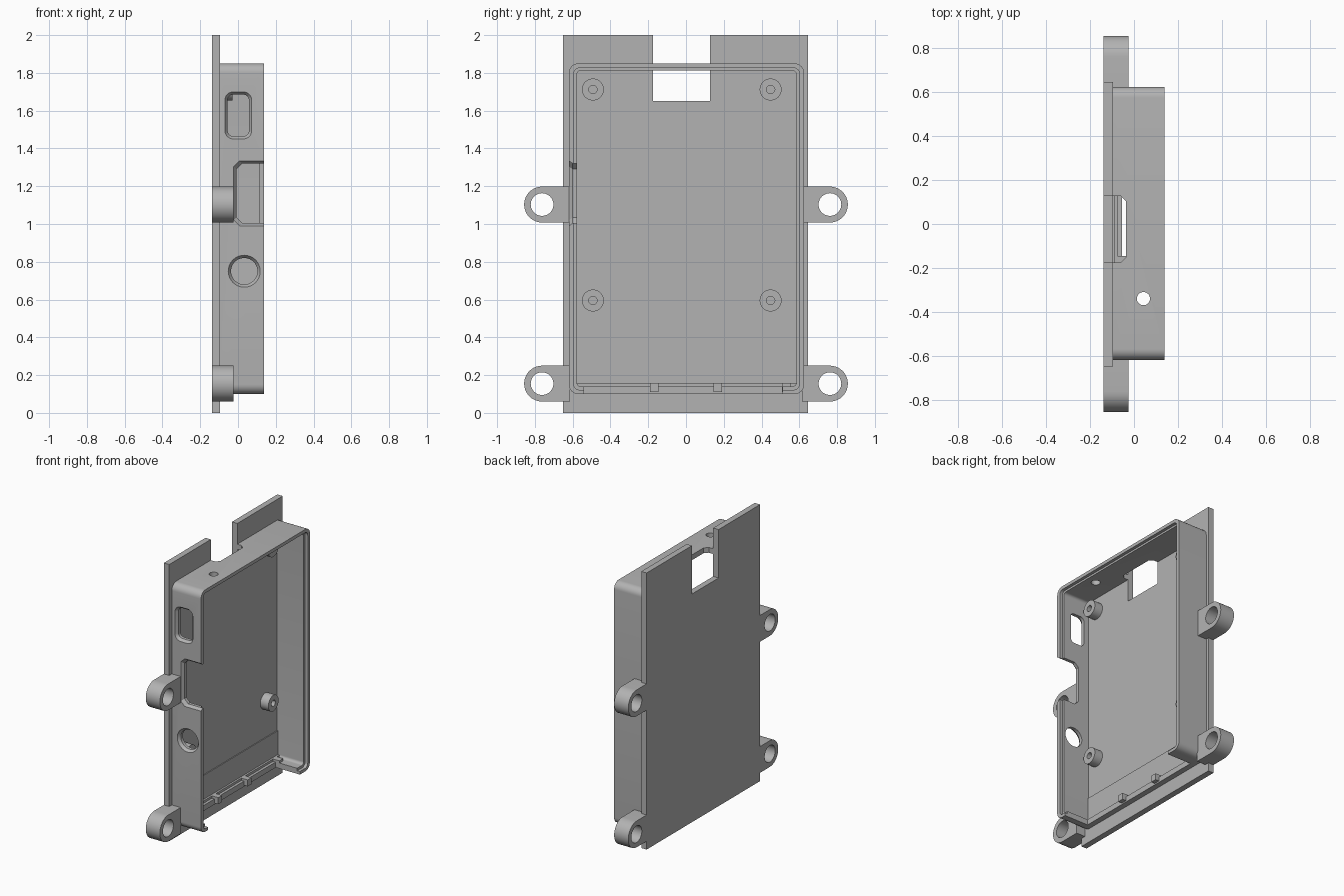
import bpy, bmesh
from math import sin, cos, pi

cube = bpy.data.objects.get("Cube")
if cube:
    bpy.data.objects.remove(cube, do_unlink=True)

grey = bpy.data.materials.new("plain grey")
grey.use_nodes = True
grey.diffuse_color = (0.45, 0.45, 0.45, 1)
grey.node_tree.nodes["Principled BSDF"].inputs["Base Color"].default_value = grey.diffuse_color


def rect(u0, u1, v0, v1, r=0.0, seg=8):
    """Outline of a rectangle with rounded (or chamfered, seg=1) corners."""
    if r == 0:
        return [(u0, v0), (u1, v0), (u1, v1), (u0, v1)]
    pts = []
    for k, (u, v) in enumerate([(u1 - r, v1 - r), (u0 + r, v1 - r), (u0 + r, v0 + r), (u1 - r, v0 + r)]):
        for i in range(seg + 1):
            a = (k + i / seg) * pi / 2
            pts.append((u + r * cos(a), v + r * sin(a)))
    return pts


def circle(u, v, r, n=40):
    return [(u + r * cos(2 * pi * i / n), v + r * sin(2 * pi * i / n)) for i in range(n)]


def prism(name, axis, a, b, start, end=None):
    """Loft an outline along an axis; outlines are (y,z), (x,z) or (x,y)."""
    place = {"x": lambda p, t: (t, *p), "y": lambda p, t: (p[0], t, p[1]), "z": lambda p, t: (*p, t)}[axis]
    bm = bmesh.new()
    low = [bm.verts.new(place(p, a)) for p in start]
    high = [bm.verts.new(place(p, b)) for p in (end or start)]
    bm.faces.new(low)
    bm.faces.new(high)
    n = len(low)
    for i in range(n):
        j = (i + 1) % n
        bm.faces.new((low[i], low[j], high[j], high[i]))
    bmesh.ops.recalc_face_normals(bm, faces=bm.faces)
    mesh = bpy.data.meshes.new(name)
    bm.to_mesh(mesh)
    bm.free()
    mesh.materials.append(grey)
    obj = bpy.data.objects.new(name, mesh)
    bpy.context.collection.objects.link(obj)
    return obj


def activate(obj):
    bpy.ops.object.select_all(action="DESELECT")
    obj.select_set(True)
    bpy.context.view_layer.objects.active = obj


def cut(obj, *args):
    cutter = prism("cutter", *args)
    activate(obj)
    mod = obj.modifiers.new("cut", "BOOLEAN")
    mod.operation, mod.solver, mod.object = "DIFFERENCE", "EXACT", cutter
    bpy.ops.object.modifier_apply(modifier=mod.name)
    bpy.data.objects.remove(cutter, do_unlink=True)


BACK, FLOOR, RIM = -0.138, -0.095, 0.138
SLOT = (-0.175, 0.128)

# Back plate with the notch in its top edge
plate = prism("back_plate", "x", BACK, FLOOR, rect(-0.65, 0.647, 0, 2))
cut(plate, "x", -0.3, 0.3, rect(*SLOT, 1.65, 2.2))

# Surrounding wall with a stepped rim
wall = prism("case_wall", "x", FLOOR - 0.01, RIM, rect(-0.62, 0.625, 0.1, 1.85, 0.05))
cut(wall, "x", -0.3, 0.3, rect(-0.577, 0.584, 0.14, 1.812, 0.02))
cut(wall, "x", RIM - 0.022, 0.3, rect(-0.594, 0.6, 0.122, 1.826, 0.03))

# Openings in the top wall
cut(wall, "z", 1.7, 2, rect(-0.3, -0.036, *SLOT, 0.025, 1))
cut(wall, "z", 1.7, 2, circle(0.043, -0.34, 0.03))

# Openings in the front wall, each with a bevelled outer edge
openings = [
    lambda g: rect(-0.055 - g, 0.058 + g, 1.465 - g, 1.685 + g, 0.03 + g),
    lambda g: rect(-0.008 - g, 0.3, 1.005 - g, 1.32 + g, 0.03, 1),
    lambda g: circle(0.033, 0.75, 0.07 + g),
]
for outline in openings:
    cut(wall, "y", -0.7, -0.5, outline(0))
    cut(wall, "y", -0.63, -0.6, outline(0.022), outline(0))

# Wide opening along the bottom wall, leaving a low sill
cut(wall, "z", 0, 0.2, rect(-0.055, 0.3, -0.54, 0.51))

# Small clips on the sill
for i, y in enumerate((-0.168, 0.168, 0.53)):
    prism(f"sill_clip_{i + 1}", "x", FLOOR, -0.025, rect(y - 0.022, y + 0.022, 0.11, 0.157))
prism("sill_ledge", "x", FLOOR - 0.005, -0.075, rect(-0.577, 0.584, 0.13, 0.157))

# Thin raised strip at the foot of the floor
prism("floor_strip", "x", FLOOR - 0.005, FLOOR + 0.006, rect(-0.58, 0.586, 0.13, 0.33))

# Hollow standoffs on the floor
for y in (-0.493, 0.448):
    for z in (0.595, 1.712):
        post = prism("standoff", "x", FLOOR - 0.005, -0.03, circle(y, z, 0.058))
        cut(post, "x", FLOOR + 0.005, 0.2, circle(y, z, 0.022))

# Mounting ears on both sides
for side in (-1, 1):
    for z in (0.155, 1.103):
        c, r = side * 0.762, 0.095
        arc = [(c + side * r * cos(a), z + r * sin(a)) for a in [-pi / 2 + pi * i / 20 for i in range(21)]]
        ear = prism("mounting_ear", "x", BACK, -0.025, [(side * 0.615, z - r)] + arc + [(side * 0.615, z + r)])
        cut(ear, "x", -0.3, 0.3, circle(c, z, 0.06))

for obj in bpy.context.scene.objects:
    if obj.type == "MESH" and obj.data.materials and obj.data.materials[0] == grey:
        activate(obj)
        bpy.ops.object.shade_smooth_by_angle(angle=pi / 6)
